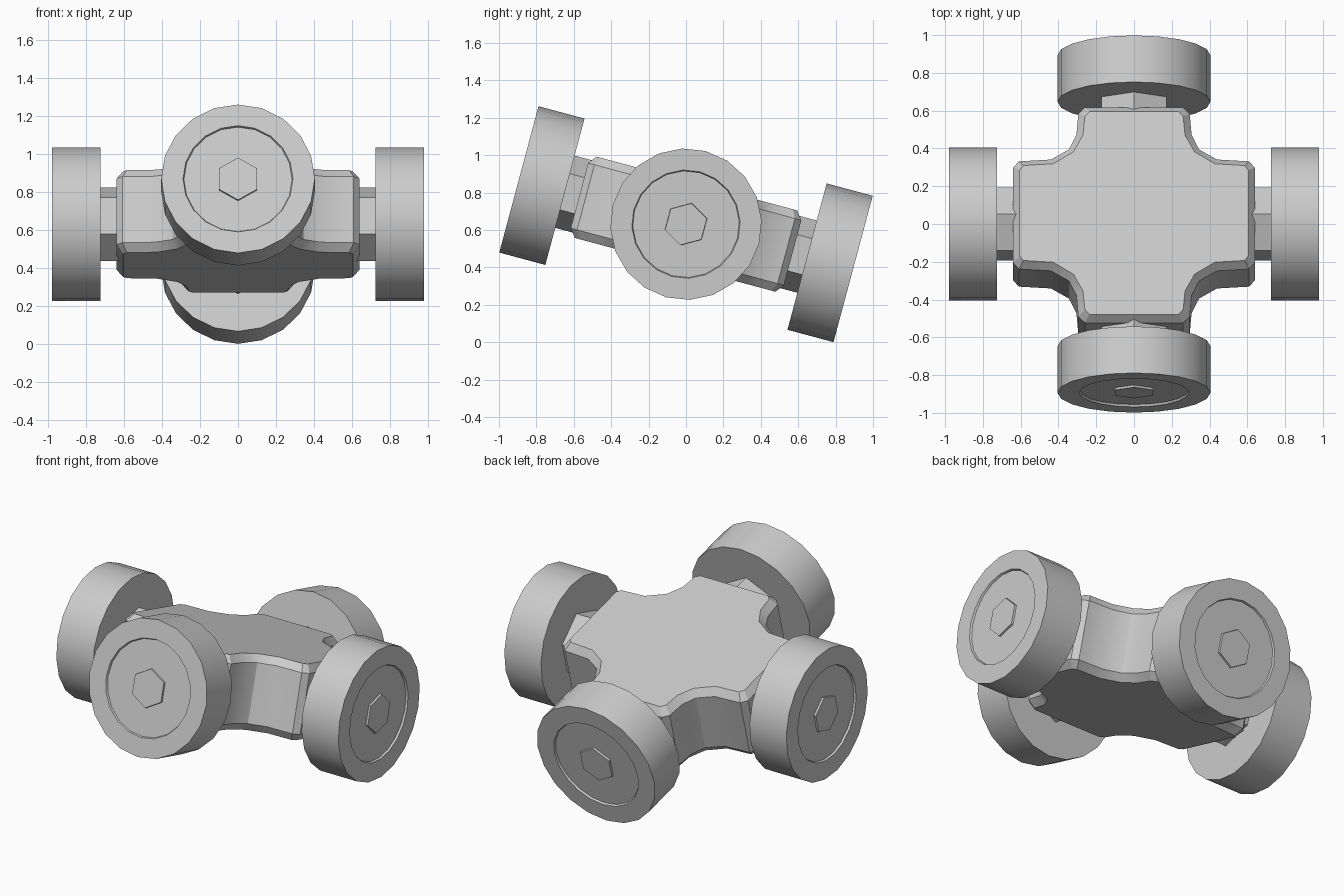
import bpy, bmesh, math
from mathutils import Matrix, Vector

cube = bpy.data.objects.get("Cube")
if cube:
    bpy.data.objects.remove(cube, do_unlink=True)

grey = bpy.data.materials.new("light grey")
grey.use_nodes = True
COLOUR = (0.6, 0.6, 0.6, 1)
grey.diffuse_color = COLOUR
grey.node_tree.nodes["Principled BSDF"].inputs["Base Color"].default_value = COLOUR

# The whole coupling leans about x, front end raised
LEAN = Matrix.Translation((0, 0, 0.631)) @ Matrix.Rotation(math.radians(-15), 4, "X")


def add_object(name, bm, matrix):
    bmesh.ops.recalc_face_normals(bm, faces=bm.faces)
    mesh = bpy.data.meshes.new(name)
    bm.to_mesh(mesh)
    bm.free()
    mesh.materials.append(grey)
    obj = bpy.data.objects.new(name, mesh)
    bpy.context.collection.objects.link(obj)
    obj.matrix_world = matrix
    return obj


def smooth(obj, angle):
    bpy.ops.object.select_all(action="DESELECT")
    obj.select_set(True)
    bpy.context.view_layer.objects.active = obj
    bpy.ops.object.shade_smooth_by_angle(angle=math.radians(angle))


def stack(name, rings, matrix):
    """Join closed loops of points into a capped solid."""
    bm = bmesh.new()
    loops = [[bm.verts.new(p) for p in ring] for ring in rings]
    count = len(loops[0])
    for low, high in zip(loops, loops[1:]):
        for i in range(count):
            j = (i + 1) % count
            bm.faces.new((low[i], low[j], high[j], high[i]))
    bm.faces.new(loops[0])
    bm.faces.new(loops[-1])
    return add_object(name, bm, matrix)


def turned(name, profile, sides, matrix):
    """Solid of (radius, distance) rings around local x."""
    turn = 2 * math.pi / sides
    rings = [[(d, r * math.sin(i * turn), r * math.cos(i * turn)) for i in range(sides)]
             for r, d in profile]
    return stack(name, rings, matrix)


# Cross-shaped body: one quarter outline mirrored round, with chamfered rims
def outline(inset, z):
    end_x, end_y, k = 0.64 - inset, 0.59 - inset, inset * 0.7
    quarter = [(end_x, 0.26 - k), (0.61 - k, 0.295 - inset), (0.44 - k / 2, 0.305 - inset),
               (0.345 - k, 0.36 - k), (0.305 - inset, 0.44 - k / 2),
               (0.295 - inset, 0.555 - k), (0.26 - k, end_y)]
    flip = quarter[::-1]
    points = (quarter + [(-x, y) for x, y in flip]
              + [(-x, -y) for x, y in quarter] + [(x, -y) for x, y in flip])
    return [(x, y, z) for x, y in points]


body = stack("cross_body", [outline(0.035, -0.225), outline(0, -0.18),
                            outline(0, 0.18), outline(0.035, 0.225)], LEAN)
smooth(body, 28)

# Four arms: hexagonal neck, round bearing cap with a dished face, hexagonal stud
for name, angle, reach in (("left", 0, 0.98), ("back", 90, 0.925),
                           ("right", 180, 0.98), ("front", 270, 0.925)):
    arm = LEAN @ Matrix.Rotation(math.radians(angle), 4, "Z")
    turned(name + "_neck", [(0.2, reach - 0.4), (0.2, reach - 0.24)], 6, arm)
    cap = turned(name + "_cap", [(0.405, reach - 0.255), (0.405, reach), (0.29, reach),
                                 (0.285, reach - 0.012)], 20, arm)
    smooth(cap, 30)
    turned(name + "_stud", [(0.12, reach - 0.03), (0.115, reach)], 6, arm)
